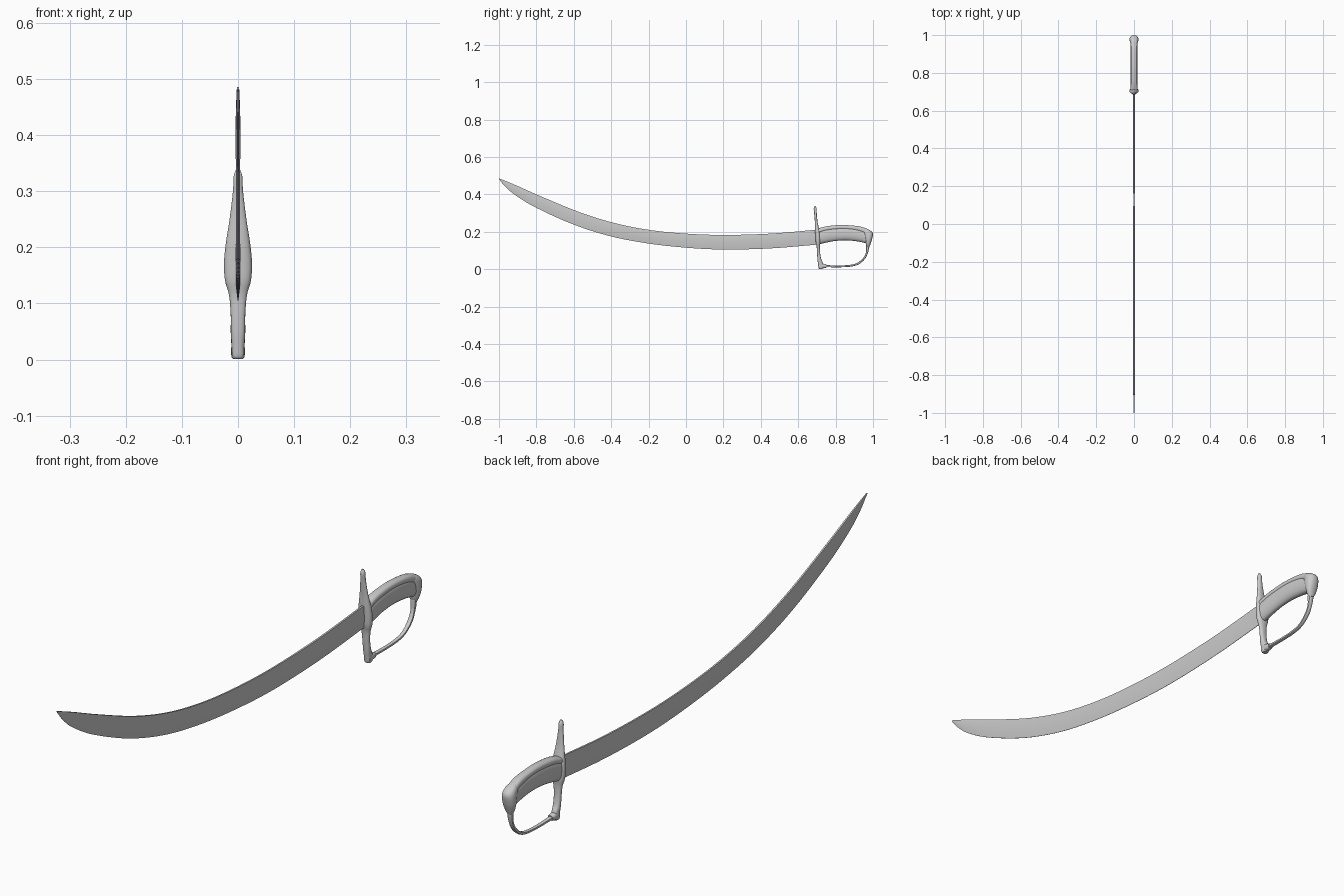
import bpy, bmesh, math
from mathutils import Vector


def smooth_path(pts, steps):
    """Catmull-Rom interpolation through stations."""
    p = [Vector(q) for q in pts]
    p = [p[0] * 2 - p[1]] + p + [p[-1] * 2 - p[-2]]
    out = []
    for i in range(1, len(p) - 2):
        a, b, c, d = p[i - 1:i + 3]
        for s in range(steps):
            t = s / steps
            out.append((b * 2 + (c - a) * t + (a * 2 - b * 5 + c * 4 - d) * t * t
                        + (b * 3 - a - c * 3 + d) * t ** 3) / 2)
    return out + [p[-2]]


def oval(n, power=1.0):
    """Section as (x, height) pairs in -1..1; power below 1 is boxier."""
    f = lambda v: math.copysign(abs(v) ** power, v)
    return [(f(math.sin(2 * math.pi * i / n)), f(math.cos(2 * math.pi * i / n))) for i in range(n)]


def loft(name, stations, section, steps=4, angle=40):
    """Each station: ay, az, by, bz (section's two ends) and half width in x."""
    bm = bmesh.new()
    rings = []
    for ay, az, by, bz, w in smooth_path(stations, steps):
        rings.append([bm.verts.new((x * max(w, 0.0005),
                                    (ay + by) / 2 + h * (by - ay) / 2,
                                    (az + bz) / 2 + h * (bz - az) / 2)) for x, h in section])
    n = len(section)
    for r, s in zip(rings, rings[1:]):
        for i in range(n):
            bm.faces.new((r[i], r[(i + 1) % n], s[(i + 1) % n], s[i]))
    bm.faces.new(rings[0])
    bm.faces.new(rings[-1])
    bmesh.ops.recalc_face_normals(bm, faces=bm.faces[:])
    me = bpy.data.meshes.new(name)
    bm.to_mesh(me)
    bm.free()
    ob = bpy.data.objects.new(name, me)
    bpy.context.collection.objects.link(ob)
    bpy.ops.object.select_all(action='DESELECT')
    ob.select_set(True)
    bpy.context.view_layer.objects.active = ob
    bpy.ops.object.shade_smooth_by_angle(angle=math.radians(angle))
    return ob


# Curved blade: thick spine above, thin cutting edge below
loft("blade", [
    (-0.999, 0.480, -1.0, 0.486, 0.002),
    (-0.965, 0.440, -0.955, 0.468, 0.003),
    (-0.91, 0.394, -0.89, 0.440, 0.004),
    (-0.80, 0.328, -0.77, 0.387, 0.004),
    (-0.60, 0.238, -0.57, 0.305, 0.004),
    (-0.40, 0.175, -0.38, 0.246, 0.004),
    (-0.20, 0.137, -0.19, 0.209, 0.004),
    (0.0, 0.115, 0.0, 0.190, 0.004),
    (0.20, 0.105, 0.20, 0.183, 0.004),
    (0.45, 0.111, 0.45, 0.190, 0.0045),
    (0.71, 0.132, 0.71, 0.212, 0.0045)],
    [(0.7, 1), (1, 0.8), (1, -0.3), (0.15, -1), (-0.15, -1), (-1, -0.3), (-1, 0.8), (-0.7, 1)],
    steps=5, angle=30)

# Cross-guard, swelling around the blade
loft("cross_guard", [
    (0.688, 0.338, 0.692, 0.338, 0.004),
    (0.683, 0.325, 0.698, 0.325, 0.008),
    (0.685, 0.300, 0.699, 0.300, 0.009),
    (0.689, 0.250, 0.704, 0.250, 0.015),
    (0.690, 0.205, 0.714, 0.205, 0.022),
    (0.692, 0.170, 0.718, 0.170, 0.025),
    (0.694, 0.140, 0.718, 0.140, 0.023),
    (0.699, 0.115, 0.716, 0.115, 0.016),
    (0.701, 0.080, 0.718, 0.080, 0.013),
    (0.703, 0.050, 0.724, 0.050, 0.013),
    (0.706, 0.025, 0.733, 0.032, 0.012),
    (0.709, 0.006, 0.734, 0.008, 0.012),
    (0.713, 0.001, 0.730, 0.002, 0.009)], oval(16, 0.8))

# Socket joining the guard to the knuckle bow
loft("bow_socket", [
    (0.712, 0.003, 0.714, 0.030, 0.012),
    (0.735, 0.005, 0.735, 0.029, 0.012),
    (0.750, 0.008, 0.750, 0.025, 0.010)], oval(12, 0.7))

# Knuckle bow strip curving up to the pommel
loft("knuckle_bow", [
    (0.735, 0.011, 0.735, 0.022, 0.008),
    (0.82, 0.010, 0.82, 0.020, 0.007),
    (0.885, 0.014, 0.882, 0.024, 0.007),
    (0.925, 0.027, 0.918, 0.035, 0.007),
    (0.957, 0.055, 0.947, 0.060, 0.008),
    (0.972, 0.085, 0.961, 0.087, 0.008),
    (0.978, 0.112, 0.963, 0.113, 0.010),
    (0.979, 0.135, 0.964, 0.136, 0.010)], oval(12, 0.7))

# Curved grip
loft("grip", [
    (0.705, 0.131, 0.705, 0.212, 0.020),
    (0.75, 0.142, 0.75, 0.223, 0.019),
    (0.80, 0.151, 0.80, 0.229, 0.018),
    (0.86, 0.154, 0.86, 0.230, 0.018),
    (0.92, 0.148, 0.92, 0.223, 0.018),
    (0.965, 0.138, 0.97, 0.206, 0.018)], oval(20, 0.9))

# Raised strap along the back of the grip
loft("back_strap", [
    (0.705, 0.190, 0.705, 0.217, 0.019),
    (0.75, 0.203, 0.75, 0.229, 0.017),
    (0.82, 0.211, 0.82, 0.236, 0.016),
    (0.88, 0.209, 0.88, 0.234, 0.016),
    (0.93, 0.199, 0.935, 0.227, 0.017),
    (0.965, 0.185, 0.975, 0.211, 0.018)], oval(16, 0.8))

# Pommel cap wrapping the grip end
loft("pommel_cap", [
    (0.942, 0.222, 0.952, 0.222, 0.006),
    (0.944, 0.205, 0.980, 0.210, 0.018),
    (0.950, 0.180, 0.999, 0.192, 0.023),
    (0.957, 0.155, 0.995, 0.160, 0.023),
    (0.962, 0.132, 0.986, 0.133, 0.017),
    (0.967, 0.117, 0.980, 0.117, 0.009)], oval(20, 0.9))
